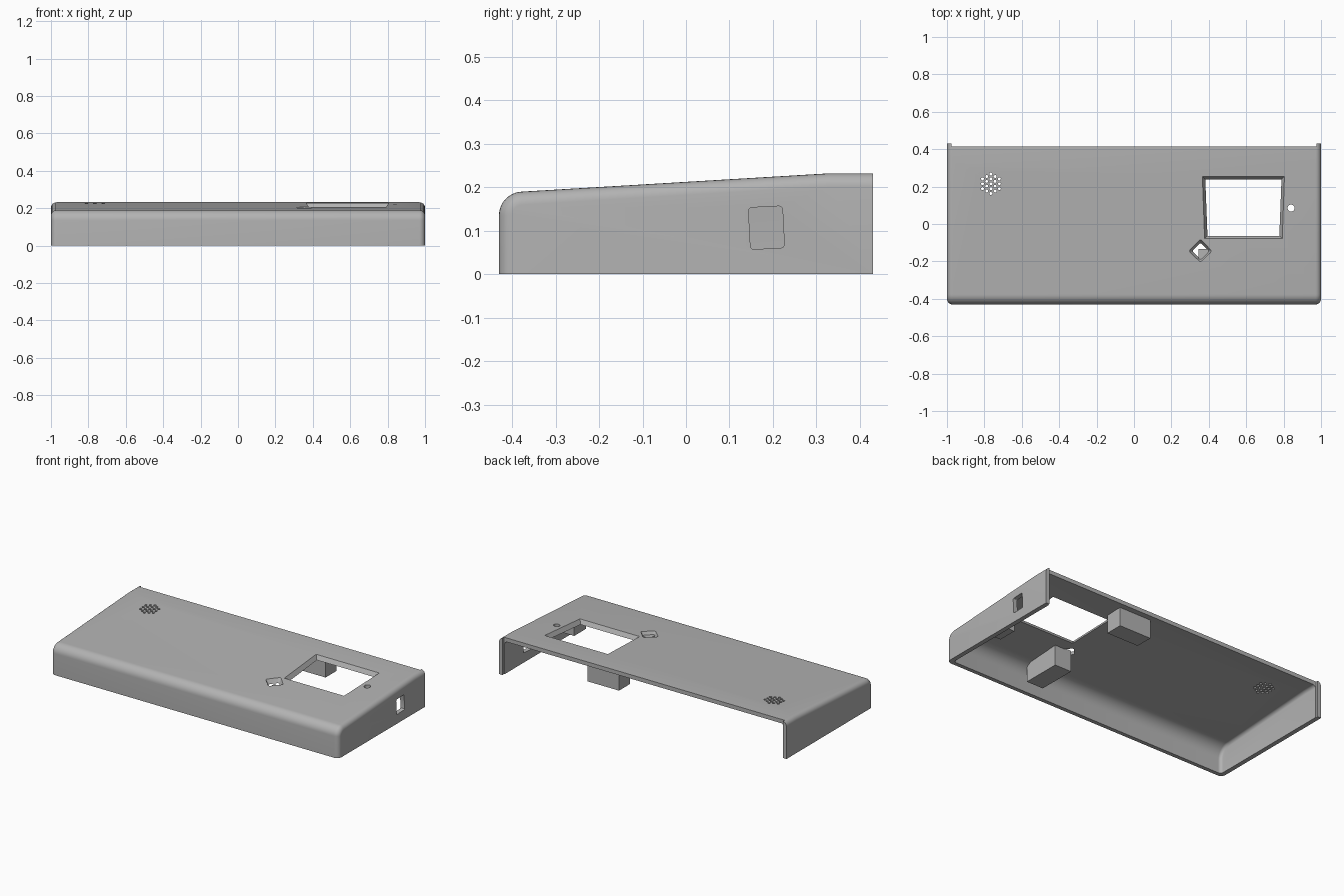
import bpy, bmesh, math
from mathutils import Matrix, Vector

if "Cube" in bpy.data.objects:
    bpy.data.objects.remove(bpy.data.objects["Cube"], do_unlink=True)

GREY = (0.45, 0.45, 0.45, 1)
plastic = bpy.data.materials.new("grey plastic")
plastic.use_nodes = True
plastic.diffuse_color = GREY
plastic.node_tree.nodes["Principled BSDF"].inputs["Base Color"].default_value = GREY


def finish(bm, name):
    bmesh.ops.recalc_face_normals(bm, faces=bm.faces)
    mesh = bpy.data.meshes.new(name)
    bm.to_mesh(mesh)
    bm.free()
    mesh.materials.append(plastic)
    obj = bpy.data.objects.new(name, mesh)
    bpy.context.collection.objects.link(obj)
    return obj


def wedge_body(name, half, front, back, bottom, drop, radius, edge):
    """Sloping side profile extruded across x, with rounded side edges."""
    rise = 0.19 - drop
    pts = [(back, bottom), (front, bottom)]
    for i in range(11):
        a = math.pi / 2 * i / 10
        pts.append((front + radius * (1 - math.cos(a)), rise - radius * (1 - math.sin(a))))
    pts += [(0.33, 0.232 - drop), (back, 0.232 - drop)]
    bm = bmesh.new()
    face = bm.faces.new([bm.verts.new((-half, y, z)) for y, z in pts])
    ext = bmesh.ops.extrude_face_region(bm, geom=[face])
    moved = [v for v in ext["geom"] if isinstance(v, bmesh.types.BMVert)]
    bmesh.ops.translate(bm, verts=moved, vec=(2 * half, 0, 0))

    def rounded(e):
        a, b = e.verts[0].co, e.verts[1].co
        same_side = abs(a.x - b.x) < 1e-5
        low = max(a.z, b.z) < bottom + 1e-5
        rear = min(a.y, b.y) > back - 1e-5
        return same_side and not low and not rear

    bmesh.ops.bevel(bm, geom=[e for e in bm.edges if rounded(e)], offset=edge,
                    segments=6, profile=0.5, affect='EDGES', clamp_overlap=False)
    return finish(bm, name)


def add_box(bm, lo, hi):
    lo, hi = Vector(lo), Vector(hi)
    m = Matrix.Translation((lo + hi) / 2) @ Matrix.Diagonal((*(hi - lo), 1))
    return bmesh.ops.create_cube(bm, size=1, matrix=m)["verts"]


def add_funnel(bm, centre, half, flare, low, high, turn=0, corner=0):
    """Rectangular opening that widens upward."""
    hx, hy = half
    verts = add_box(bm, (-hx, -hy, low), (hx, hy, high))
    for v in verts:
        if v.co.z > (low + high) / 2:
            v.co.x += math.copysign(flare, v.co.x)
            v.co.y += math.copysign(flare, v.co.y)
    bmesh.ops.transform(bm, verts=verts, matrix=Matrix.Translation((*centre, 0))
                        @ Matrix.Rotation(turn, 4, 'Z'))
    if corner:
        edges = {e for v in verts for e in v.link_edges
                 if abs(e.verts[0].co.z - e.verts[1].co.z) > 0.01}
        bmesh.ops.bevel(bm, geom=list(edges), offset=corner, segments=4,
                        profile=0.5, affect='EDGES')


def add_round(bm, x, y, r, sides):
    bmesh.ops.create_cone(bm, cap_ends=True, segments=sides, radius1=r, radius2=r,
                          depth=0.2, matrix=Matrix.Translation((x, y, 0.22)))


def cut(target, cutter):
    mod = target.modifiers.new("cut", 'BOOLEAN')
    mod.operation = 'DIFFERENCE'
    mod.solver = 'EXACT'
    mod.object = cutter
    bpy.context.view_layer.objects.active = target
    bpy.ops.object.modifier_apply(modifier=mod.name)
    bpy.data.objects.remove(cutter, do_unlink=True)


# Hollow cover, open underneath and at the back
cover = wedge_body("cover", 1.0, -0.43, 0.43, 0, 0, 0.055, 0.03)
cut(cover, wedge_body("cavity", 0.972, -0.405, 0.6, -0.1, 0.025, 0.08, 0.02))

# Top plate stops short of the side walls at the back
bm = bmesh.new()
add_box(bm, (-0.976, 0.415, -0.1), (0.976, 0.5, 0.4))
cut(cover, finish(bm, "rear_trim"))

# Openings: screen, diamond button, indicator, speaker grille, side port
bm = bmesh.new()
add_funnel(bm, (0.585, 0.082), (0.185, 0.138), 0.042, 0.17, 0.24)
add_funnel(bm, (0.355, -0.145), (0.028, 0.028), 0.028, 0.17, 0.23, math.pi / 4, 0.01)
add_round(bm, 0.84, 0.085, 0.019, 24)
step = 0.026
for q in range(-2, 3):
    for r in range(-2, 3):
        if abs(q + r) <= 2:
            add_round(bm, -0.765 + step * math.sqrt(3) / 2 * q, 0.215 + step * (r + q / 2), 0.008, 12)
port = add_box(bm, (-0.1, -0.039, -0.048), (0.1, 0.039, 0.048))
bmesh.ops.transform(bm, verts=port, matrix=Matrix.Translation((1, 0.185, 0.107))
                    @ Matrix.Rotation(math.radians(3), 4, 'X'))
port_edges = {e for v in port for e in v.link_edges
              if abs(e.verts[0].co.x - e.verts[1].co.x) > 0.1}
bmesh.ops.bevel(bm, geom=list(port_edges), offset=0.008, segments=3, profile=0.5, affect='EDGES')
cut(cover, finish(bm, "openings"))

bpy.ops.object.select_all(action='DESELECT')
cover.select_set(True)
bpy.context.view_layer.objects.active = cover
bpy.ops.object.shade_smooth_by_angle(angle=math.radians(30))

# Mounting blocks hanging under the top plate
for name, lo, hi in (
    ("rear_mount", (0.20, 0.27, 0.09), (0.42, 0.38, 0.215)),
    ("front_mount", (0.345, -0.38, 0.05), (0.46, -0.135, 0.183)),
    ("side_mount", (0.82, -0.18, 0.10), (0.92, -0.06, 0.19)),
):
    bm = bmesh.new()
    add_box(bm, lo, hi)
    finish(bm, name)
